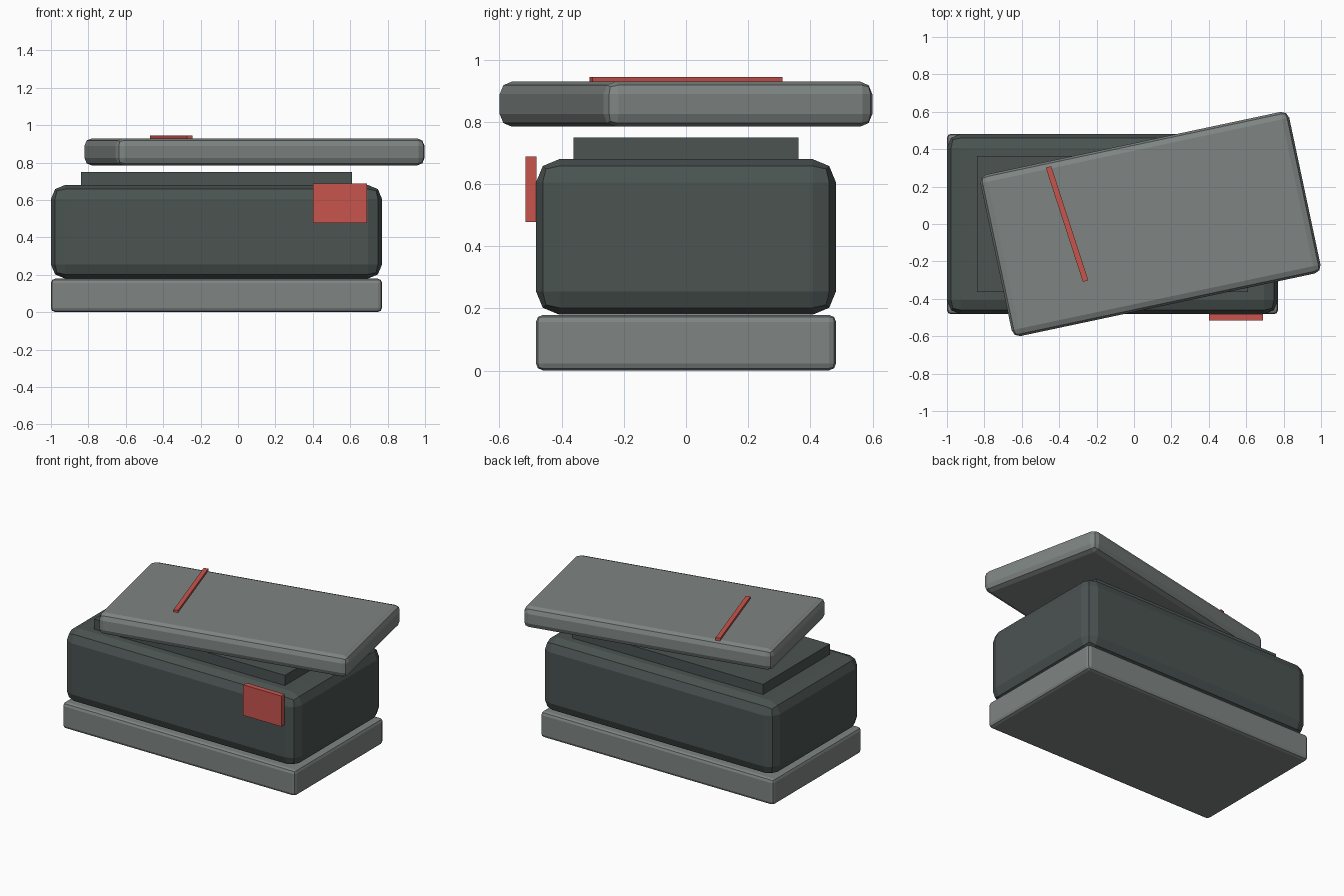
import bpy
from math import radians

old = bpy.data.objects.get("Cube")
if old:
    bpy.data.objects.remove(old, do_unlink=True)


def material(name, rgb):
    m = bpy.data.materials.new(name)
    m.use_nodes = True
    m.diffuse_color = (*rgb, 1)
    m.node_tree.nodes["Principled BSDF"].inputs["Base Color"].default_value = (*rgb, 1)
    return m


def box(name, center, size, mat, bevel=0, turn=0):
    """Box with an optional two-step rounded edge, turned about z."""
    bpy.ops.mesh.primitive_cube_add(size=1, location=center, rotation=(0, 0, radians(turn)))
    ob = bpy.context.object
    ob.name = name
    ob.scale = size
    bpy.ops.object.transform_apply(location=False, rotation=False, scale=True)
    ob.data.materials.append(mat)
    if bevel:
        mod = ob.modifiers.new("rounded_edges", "BEVEL")
        mod.width = bevel
        mod.segments = 2
    return ob


pale = material("pale_grey", (0.21, 0.235, 0.225))
dark = material("dark_slate", (0.069, 0.087, 0.083))
red = material("signal_red", (0.58, 0.089, 0.076))

# Stacked case: plinth, rounded body and raised inner deck
box("base_plinth", (-0.115, 0, 0.09), (1.77, 0.965, 0.178), pale, 0.022)
box("case_body", (-0.115, 0, 0.43), (1.77, 0.965, 0.5), dark, 0.075)
box("inner_deck", (-0.115, 0, 0.7), (1.45, 0.725, 0.1), dark)

# Floating lid, swung aside, with its thin marker strip
box("lid", (0.088, 0, 0.857), (1.688, 0.883, 0.145), pale, 0.04, 12)
box("lid_strip", (-0.358, 0, 0.933), (0.03, 0.642, 0.024), red, 0, 18)

# Front latch plate
box("front_latch", (0.545, -0.498, 0.583), (0.29, 0.036, 0.21), red)
